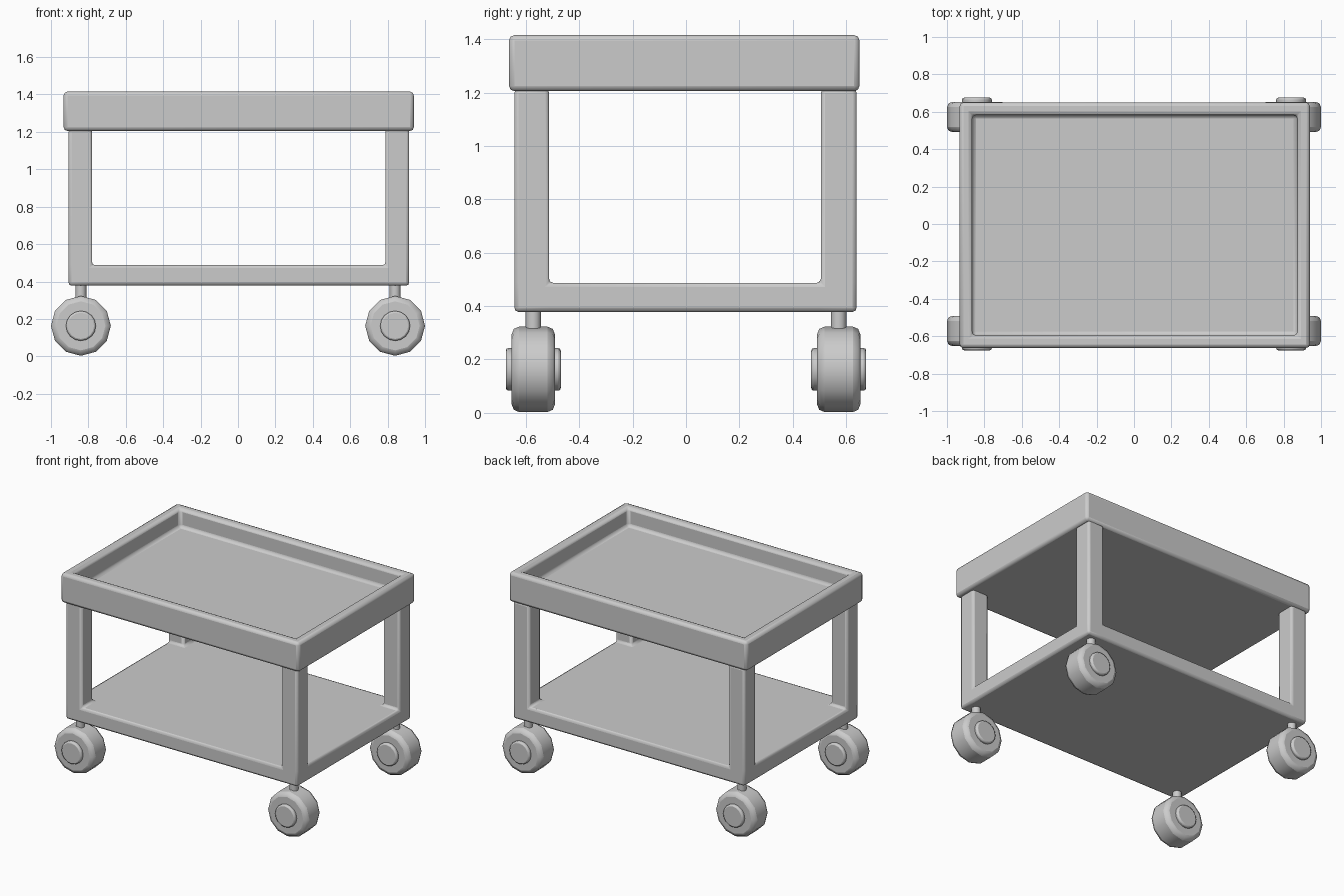
import bpy, bmesh, math
from mathutils import Matrix, Vector

old = bpy.data.objects.get("Cube")
if old:
    bpy.data.objects.remove(old, do_unlink=True)

grey = bpy.data.materials.new("plain grey")
grey.use_nodes = True
GREY = (0.6, 0.6, 0.6, 1)
grey.diffuse_color = GREY
grey.node_tree.nodes["Principled BSDF"].inputs["Base Color"].default_value = GREY


def finish(name, bm, bevel=0, segments=2, angle=50):
    """Turn a bmesh into a smooth shaded object with rounded edges."""
    bmesh.ops.recalc_face_normals(bm, faces=bm.faces)
    mesh = bpy.data.meshes.new(name)
    bm.to_mesh(mesh)
    bm.free()
    mesh.materials.append(grey)
    obj = bpy.data.objects.new(name, mesh)
    bpy.context.collection.objects.link(obj)
    if bevel:
        mod = obj.modifiers.new("rounded edges", 'BEVEL')
        mod.width = bevel
        mod.segments = segments
        mod.limit_method = 'ANGLE'
        mod.angle_limit = math.radians(40)
    bpy.ops.object.select_all(action='DESELECT')
    obj.select_set(True)
    bpy.context.view_layer.objects.active = obj
    bpy.ops.object.shade_smooth_by_angle(angle=math.radians(angle))
    return obj


def box(bm, low, high):
    low, high = Vector(low), Vector(high)
    size = high - low
    matrix = Matrix.Translation((low + high) / 2) @ Matrix.Diagonal((*size, 1))
    bmesh.ops.create_cube(bm, size=1, matrix=matrix)


def cylinder(bm, centre, radius, length, sides, along_y=False):
    matrix = Matrix.Translation(centre)
    if along_y:
        matrix = matrix @ Matrix.Rotation(math.pi / 2, 4, 'X')
    bmesh.ops.create_cone(bm, cap_ends=True, segments=sides, radius1=radius,
                          radius2=radius, depth=length, matrix=matrix)


# Tray: box with its top inset and pushed down
bm = bmesh.new()
box(bm, (-0.932, -0.663, 1.205), (0.94, 0.65, 1.415))
bm.faces.ensure_lookup_table()
top = max(bm.faces, key=lambda f: f.calc_center_median().z)
bmesh.ops.inset_region(bm, faces=[top], thickness=0.095)
floor = bmesh.ops.extrude_discrete_faces(bm, faces=[top])["faces"][0]
bmesh.ops.translate(bm, verts=floor.verts, vec=(0, 0, -0.13))
finish("tray", bm, 0.02)

# Shelf with four legs drawn up from its corners
bm = bmesh.new()
box(bm, (-0.906, -0.643, 0.378), (0.915, 0.639, 0.487))
for axis, cuts in ((Vector((1, 0, 0)), (-0.78, 0.788)),
                   (Vector((0, 1, 0)), (-0.513, 0.505))):
    for cut in cuts:
        bmesh.ops.bisect_plane(bm, geom=bm.verts[:] + bm.edges[:] + bm.faces[:],
                               plane_co=axis * cut, plane_no=axis)
corners = [f for f in bm.faces if f.normal.z > 0.9
           and abs(f.calc_center_median().x) > 0.8
           and abs(f.calc_center_median().y) > 0.52]
for face in bmesh.ops.extrude_discrete_faces(bm, faces=corners)["faces"]:
    bmesh.ops.translate(bm, verts=face.verts, vec=(0, 0, 1.215 - 0.487))
finish("shelf_and_legs", bm, 0.016)

# Casters: stem, tyre and hub under every corner
for side, sx in (("left", 1), ("right", -1)):
    for end, sy in (("front", -1), ("back", 1)):
        x, y = sx * 0.84, sy * 0.572
        bm = bmesh.new()
        cylinder(bm, (x, y, 0.33), 0.029, 0.12, 12)
        finish(f"{end}_{side}_stem", bm)
        bm = bmesh.new()
        cylinder(bm, (x, y, 0.163), 0.16, 0.162, 12, True)
        finish(f"{end}_{side}_wheel", bm, 0.028)
        bm = bmesh.new()
        cylinder(bm, (x, y, 0.163), 0.08, 0.206, 16, True)
        finish(f"{end}_{side}_hub", bm, 0.01)
